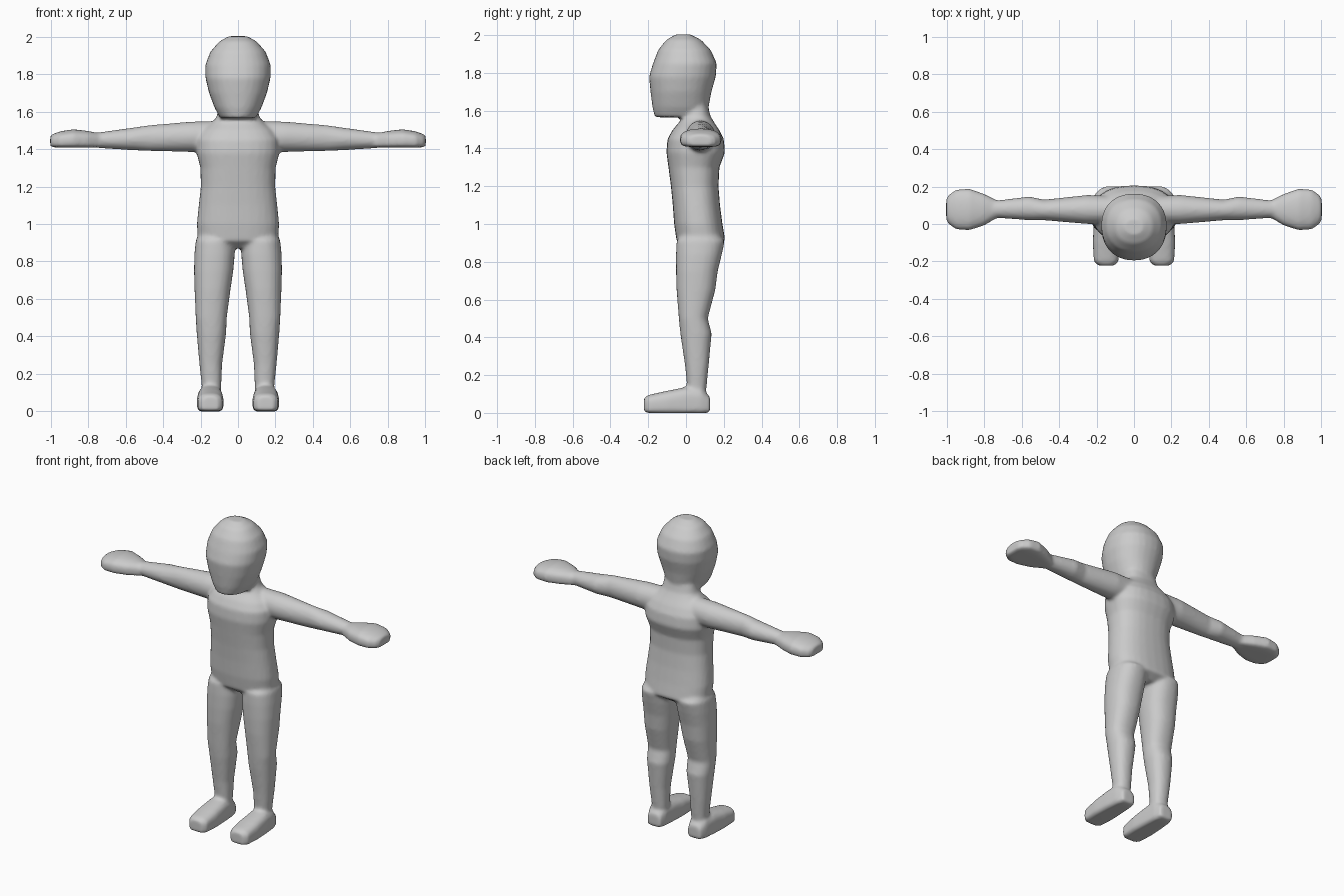
import bpy, bmesh, math

SIDES = 28
bm = bmesh.new()


def spow(value, exponent):
    return math.copysign(abs(value) ** (2 / exponent), value)


def loft(axis, sections, exp_top=2.2, exp_bottom=None, sides=(1,)):
    """Skin rounded sections (t, u_min, u_max, v_min, v_max) along an axis.
    exp_bottom squares off the half with low v, for flat soles and palms."""
    exp_bottom = exp_bottom or exp_top
    for side in sides:
        rings = []
        for t, u0, u1, v0, v1 in sections:
            ring = []
            for i in range(SIDES):
                a = 2 * math.pi * i / SIDES
                e = exp_top if math.sin(a) >= 0 else exp_bottom
                u = (u0 + u1) / 2 + (u1 - u0) / 2 * spow(math.cos(a), e)
                v = (v0 + v1) / 2 + (v1 - v0) / 2 * spow(math.sin(a), e)
                x, y, z = {'x': (t, u, v), 'y': (u, t, v), 'z': (u, v, t)}[axis]
                ring.append(bm.verts.new((side * x, y, z)))
            rings.append(ring)
        faces = [bm.faces.new(rings[0]), bm.faces.new(rings[-1])]
        for a, b in zip(rings, rings[1:]):
            for i in range(SIDES):
                j = (i + 1) % SIDES
                faces.append(bm.faces.new((a[i], a[j], b[j], b[i])))
        bmesh.ops.recalc_face_normals(bm, faces=faces)


def centred(rows):
    return [(z, -w, w, y0, y1) for z, w, y0, y1 in rows]


# Head: egg with a flat jaw underside
loft('z', centred([
    (1.565, .095, -.165, .115), (1.62, .125, -.178, .12),
    (1.70, .155, -.188, .135), (1.78, .174, -.196, .158),
    (1.85, .175, -.175, .163), (1.92, .148, -.148, .132),
    (1.975, .10, -.105, .08), (2.003, .05, -.055, .025)]))

# Torso and neck
loft('z', centred([
    (.87, .12, .0, .15), (.91, .215, -.05, .208), (1.0, .22, -.063, .193),
    (1.1, .21, -.07, .18), (1.2, .199, -.08, .172), (1.3, .201, -.093, .177),
    (1.38, .222, -.104, .207), (1.45, .22, -.098, .20), (1.5, .19, -.07, .175),
    (1.54, .14, -.035, .148), (1.57, .115, -.02, .13), (1.65, .10, -.02, .11)]), 2.4)

BOTH = (1, -1)

# Arms
loft('x', [
    (.10, .0, .15, 1.38, 1.55), (.25, .0, .155, 1.385, 1.547),
    (.48, .02, .13, 1.39, 1.527), (.56, .02, .147, 1.394, 1.515),
    (.74, .033, .125, 1.405, 1.49), (.82, .04, .12, 1.42, 1.48)], 2.0, sides=BOTH)

# Mitten hands with flat palms
loft('x', [
    (.72, .04, .12, 1.41, 1.48), (.80, -.007, .16, 1.408, 1.497),
    (.88, -.033, .188, 1.408, 1.506), (.95, -.028, .183, 1.408, 1.495),
    (.99, .0, .155, 1.41, 1.48), (1.003, .025, .13, 1.413, 1.472)], 2.2, 5, BOTH)

# Legs
loft('z', [
    (.97, .03, .20, .0, .15), (.91, .02, .226, -.05, .205),
    (.84, .017, .233, -.053, .19), (.75, .025, .235, -.053, .168),
    (.65, .04, .232, -.05, .155), (.50, .06, .226, -.038, .115),
    (.42, .063, .221, -.03, .136), (.25, .085, .206, -.005, .12),
    (.12, .09, .192, .008, .107), (.05, .10, .18, .02, .10)], 2.3, sides=BOTH)

# Feet with flat soles
loft('y', [
    (-.222, .105, .19, .005, .08), (-.20, .083, .214, .0, .095),
    (-.10, .077, .22, -.002, .117), (.0, .082, .215, -.002, .137),
    (.08, .087, .207, -.002, .135), (.127, .10, .19, .002, .085)], 2.6, 6, BOTH)

# Fuse every part into one smooth skin
mesh = bpy.data.meshes.new("body")
bm.to_mesh(mesh)
bm.free()
body = bpy.data.objects.new("body", mesh)
bpy.context.collection.objects.link(body)
fuse = body.modifiers.new("fuse", 'REMESH')
fuse.mode = 'VOXEL'
fuse.voxel_size = 0.011
fuse.use_smooth_shade = True
blend = body.modifiers.new("blend", 'SMOOTH')
blend.factor = 0.5
blend.iterations = 5
